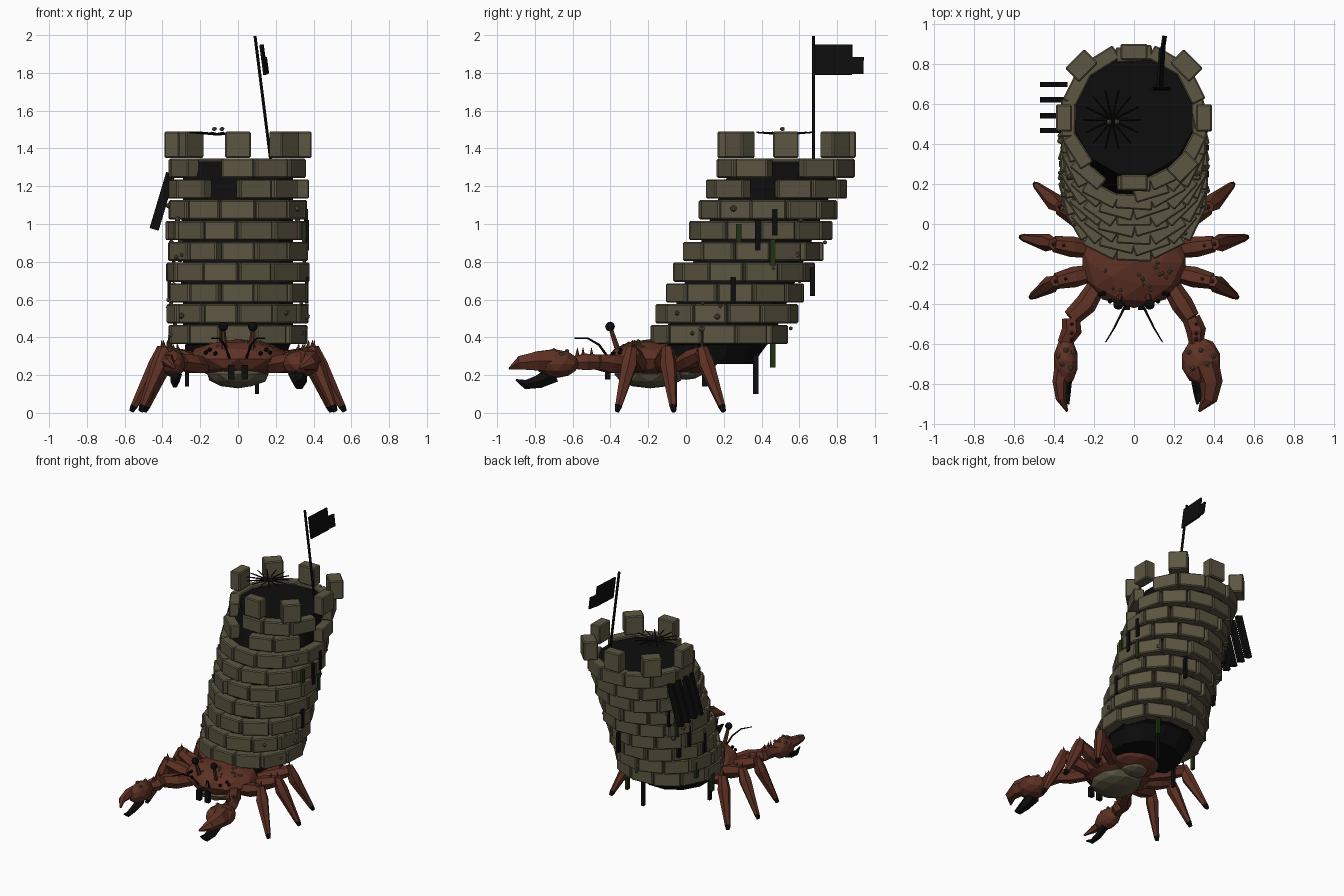
import bpy, bmesh, math, random
from math import sin, cos, radians, pi, sqrt
from mathutils import Vector, Matrix, Euler

random.seed(4)
if "Cube" in bpy.data.objects:
    bpy.data.objects.remove(bpy.data.objects["Cube"])


def material(name, r, g, b):
    m = bpy.data.materials.new(name)
    m.use_nodes = True
    m.diffuse_color = (r, g, b, 1)
    m.node_tree.nodes["Principled BSDF"].inputs["Base Color"].default_value = (r, g, b, 1)
    return m


STONE = material("stone", 0.107, 0.093, 0.054)
RED = material("red brown shell", 0.114, 0.031, 0.018)
BLACK = material("black", 0.004, 0.004, 0.004)
MOSS = material("moss green", 0.014, 0.032, 0.006)
BELLY = material("pale belly", 0.1, 0.09, 0.05)


def finish(name, bm, mat, bevel=0):
    bmesh.ops.recalc_face_normals(bm, faces=bm.faces)
    me = bpy.data.meshes.new(name)
    bm.to_mesh(me)
    bm.free()
    me.materials.append(mat)
    ob = bpy.data.objects.new(name, me)
    bpy.context.collection.objects.link(ob)
    if bevel:
        mod = ob.modifiers.new("bevel", 'BEVEL')
        mod.width, mod.segments = bevel, 1
    return ob


def box(bm, loc, size, rot=(0, 0, 0)):
    mat = Matrix.LocRotScale(Vector(loc), Euler(rot), Vector(size))
    bmesh.ops.create_cube(bm, size=1, matrix=mat)


def ball(bm, loc, size, detail=1):
    mat = Matrix.LocRotScale(Vector(loc), None, Vector(size))
    bmesh.ops.create_icosphere(bm, subdivisions=detail, radius=1, matrix=mat)


def tube(bm, pts, radii, n=6):
    pts = [Vector(p) for p in pts]
    rings = []
    for i, (p, r) in enumerate(zip(pts, radii)):
        d = pts[min(i + 1, len(pts) - 1)] - pts[max(i - 1, 0)]
        q = d.to_track_quat('Z', 'Y')
        rings.append([bm.verts.new(p + q @ Vector((r * cos(2 * pi * k / n), r * sin(2 * pi * k / n), 0)))
                      for k in range(n)])
    for a, b in zip(rings, rings[1:]):
        for k in range(n):
            bm.faces.new((a[k], a[(k + 1) % n], b[(k + 1) % n], b[k]))
    bm.faces.new(rings[0][::-1])
    bm.faces.new(rings[-1])


def limb(name, pts, radii, mat, n=6):
    bm = bmesh.new()
    tube(bm, pts, radii, n)
    return finish(name, bm, mat)


def blob(name, loc, size, mat, detail=2):
    bm = bmesh.new()
    ball(bm, loc, size, detail)
    return finish(name, bm, mat)


# Leaning tower: angle 0 faces the front, 90 faces +x
def axis(z):
    return 0.175 + 0.4 * (z - 0.415)


def on_tower(deg, r, z):
    a = radians(deg)
    return Vector((r * sin(a), axis(z) - r * cos(a), z))


missing = {(8, 330), (8, 90), (7, 345), (7, 75)}
for row in range(9):
    bm = bmesh.new()
    z = 0.415 + 0.11 * row
    for k in range(12):
        deg = k * 30 + 15 * (row % 2)
        if (row, deg) in missing:
            continue
        yaw = radians(deg + random.uniform(-5, 5))
        box(bm, on_tower(deg, 0.327 + random.uniform(-.006, .006), z),
            (0.18 + random.uniform(-.01, .008), 0.075, 0.102), (0, 0, yaw))
    finish("brick_course", bm, STONE, 0.007)

bm = bmesh.new()
for deg, r in ((0, .322), (45, .345), (90, .35), (135, .37), (180, .33), (225, .37), (270, .35)):
    p = on_tower(deg, r, 1.3)
    box(bm, (p.x, p.y, 1.42), (0.135, 0.08 if deg % 90 == 0 else 0.1, 0.14), (0, 0, radians(deg)))
finish("battlements", bm, STONE, 0.007)

# Dark core seen through the joints and at the open base
bm = bmesh.new()
profile = ((0.26, 0.25), (0.36, 0.285), (0.37, 0.302), (1.33, 0.302))
rings = [[bm.verts.new(on_tower(k * 30 + 15, r, z)) for k in range(12)] for z, r in profile]
for a, b in zip(rings, rings[1:]):
    for k in range(12):
        bm.faces.new((a[k], a[(k + 1) % 12], b[(k + 1) % 12], b[k]))
bm.faces.new(rings[0][::-1])
bm.faces.new(rings[-1])
finish("tower_core", bm, BLACK)

# Pebbles and barnacles on the walls
bm = bmesh.new()
for i in range(30):
    p = on_tower(random.uniform(40, 320), 0.368, random.uniform(0.4, 1.1))
    s = random.uniform(0.01, 0.018)
    ball(bm, p, (s, s, s))
finish("barnacles", bm, STONE)

# Hanging weeds: side, y, low z, high z
weeds = {BLACK: ((1, .38, .86, 1.02), (1, .47, .94, 1.08), (1, .25, .58, .72), (1, .67, .62, .77),
                 (1, .37, .1, .32), (-1, .3, .6, .75), (-1, .45, .7, .85), (-1, .5, .62, .74),
                 (-1, .1, .14, .36), (-1, .62, .9, 1.04)),
         MOSS: ((1, .46, .78, .97), (1, .28, .9, 1.0), (1, .46, .24, .4), (-1, .35, .42, .54),
                (-1, .55, .8, .92), (-1, .2, .27, .4))}
for mat, items in weeds.items():
    bm = bmesh.new()
    for side, y, lo, hi in items:
        r = 0.27 if lo < 0.15 else 0.365
        x = sqrt(max(r * r - (y - axis((lo + hi) / 2)) ** 2, 0.01))
        box(bm, (side * x, y, (lo + hi) / 2), (0.02, 0.028, hi - lo))
    finish("hanging_weed", bm, mat)

# Broken shutter slats
bm = bmesh.new()
for y in (0.467, 0.54, 0.62, 0.697):
    box(bm, (-0.4, y, 1.12), (0.05, 0.026, 0.31), (0, 0.29, 0))
finish("shutter_slats", bm, BLACK)

# Nest with eggs
bm = bmesh.new()
for i in range(14):
    a = i * pi / 7
    tube(bm, [(-.11, .52, 1.475), (-.11 + .15 * cos(a), .52 + .15 * sin(a), 1.485)], (.007, .004), 4)
finish("nest_sticks", bm, BLACK)
bm = bmesh.new()
for x in (-0.125, -0.085):
    ball(bm, (x, 0.51, 1.503), (0.015, 0.015, 0.012))
finish("eggs", bm, STONE)

# Flag
limb("flag_pole", [(0.175, 0.675, 1.32), (0.09, 0.675, 1.995)], (0.009, 0.009), BLACK)
bm = bmesh.new()
box(bm, (0.135, 0.78, 1.87), (0.012, 0.2, 0.16), (0, -0.13, -0.06))
box(bm, (0.148, 0.905, 1.84), (0.012, 0.07, 0.09), (0, -0.13, -0.15))
finish("flag", bm, BLACK)

# Crab body
blob("carapace", (0, -0.19, 0.285), (0.27, 0.23, 0.105), RED)
blob("abdomen", (0, 0.0, 0.28), (0.19, 0.18, 0.08), RED)
blob("belly", (0, -0.19, 0.205), (0.17, 0.19, 0.075), BELLY)
blob("rear_belly", (0, 0.0, 0.225), (0.1, 0.1, 0.05), BELLY)

bm = bmesh.new()
for i in range(16):
    a, r = random.uniform(pi, 2 * pi), random.uniform(0.3, 0.8)
    ball(bm, (.25 * r * cos(a), -.19 + .21 * r * sin(a), .285 + .1 * sqrt(1 - r * r)), (.011, .011, .011))
finish("carapace_knobs", bm, BELLY)

bm = bmesh.new()
for s in (-1, 1):
    box(bm, (s * 0.036, -0.415, 0.215), (0.034, 0.03, 0.075))
    for x, z in ((0.12, 0.315), (0.17, 0.32), (0.15, 0.335)):
        ball(bm, (s * x, -0.19 - 0.23 * sqrt(1 - (x / .27) ** 2 - ((z - .285) / .105) ** 2), z),
             (0.013, 0.013, 0.013))
finish("mouth_and_face_spots", bm, BLACK)

for s, side in ((-1, "right"), (1, "left")):
    # Eyes and antennae
    limb(side + "_eye_stalk", [(s * .07, -.36, .33), (s * .078, -.4, .45)], (.016, .011), RED)
    blob(side + "_eye", (s * .078, -.402, .457), (.026, .026, .026), BLACK)
    limb(side + "_antenna", [(s * .045, -.41, .29), (s * .07, -.46, .36), (s * .1, -.52, .395),
                             (s * .142, -.59, .395)], (.007, .006, .005, .003), BLACK, 5)

    # Walking legs: hip, knee, foot
    for name, hip, knee, foot in (("front", (.19, -.24), (.39, -.285), (.515, -.365)),
                                  ("middle", (.2, -.13), (.4, -.1), (.565, -.065)),
                                  ("rear", (.16, -.04), (.37, .085), (.495, .2))):
        h = Vector((s * hip[0], hip[1], 0.25))
        k = Vector((s * knee[0], knee[1], 0.315))
        f = Vector((s * foot[0], foot[1], 0.008))
        ankle = f.lerp(k, 0.1)
        label = f"{side}_{name}_"
        limb(label + "thigh", [h, h.lerp(k, 0.55), k], (.04, .052, .04), RED)
        limb(label + "shin", [k + Vector((0, 0, .03)), k.lerp(f, .2), ankle], (.03, .045, .02), RED)
        limb(label + "foot", [ankle, f], (.021, .013), BLACK)
        bm = bmesh.new()
        for t in (0.75, 1.0):
            p = h.lerp(k, t) + Vector((0, 0, 0.03))
            tube(bm, [p, p + Vector((s * .005, 0, .04))], (.012, .001), 5)
        finish(label + "spikes", bm, RED)

    # Pincer arm, the left one is larger
    big = s > 0
    w = 1.0 if big else 0.62
    cx = s * (0.335 if big else 0.34)
    elbow = (s * (.285 if big else .315), -.47, .27)
    wrist = (s * (.31 if big else .35), -.6, .265)
    limb(side + "_upper_arm", [(s * .18, -.3, .25), (s * .24, -.4, .26), elbow], (.045, .055, .045), RED)
    limb(side + "_forearm", [elbow, (s * .31, -.53, .27), wrist], (.045, .05, .035), RED)
    blob(side + "_palm", (cx, -.685, .26), (.1 * w, .12, .075), RED)

    def at(dx, y, z):
        return (cx + s * dx * w, y, z)

    limb(side + "_upper_finger", [at(.02, -.7, .275), at(.05, -.79, .275), at(.04, -.87, .265),
                                  at(-.01, -.935, .235)], (.07 * w, .058 * w, .042 * w, .006), RED)
    limb(side + "_lower_finger", [at(-.02, -.7, .205), at(-.01, -.78, .165), at(-.01, -.85, .15),
                                  at(-.02, -.9, .175)], (.05 * w, .04 * w, .028 * w, .005), BLACK)
    bm = bmesh.new()
    for dx, y, z in ((-.06, -.64, .31), (0, -.63, .325), (.06, -.66, .31), (-.04, -.72, .32), (.03, -.7, .33)):
        ball(bm, at(dx, y, z), (.014, .014, .014))
    finish(side + "_palm_knobs", bm, BELLY)
    bm = bmesh.new()
    for y in (-.575, -.545, -.5):
        tube(bm, [(s * .31, y, .3), (s * .312, y, .345)], (.012, .001), 5)
    finish(side + "_arm_spikes", bm, RED)
